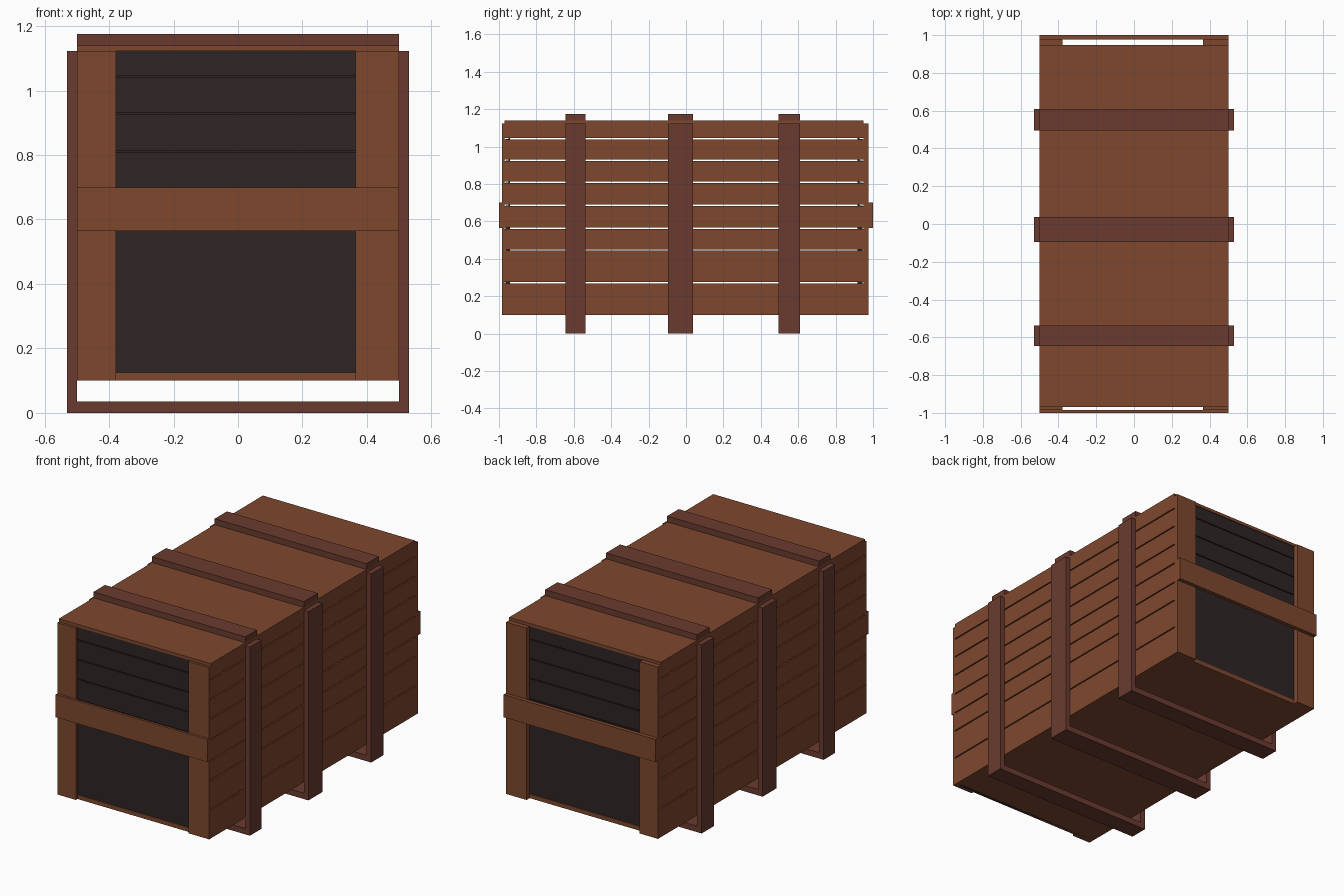
import bpy
import bmesh
from mathutils import Matrix, Vector

default_cube = bpy.data.objects.get("Cube")
if default_cube:
    bpy.data.objects.remove(default_cube, do_unlink=True)


def make_material(name, rgb):
    mat = bpy.data.materials.new(name)
    mat.use_nodes = True
    color = (*rgb, 1)
    mat.diffuse_color = color
    bsdf = mat.node_tree.nodes["Principled BSDF"]
    bsdf.inputs["Base Color"].default_value = color
    bsdf.inputs["Roughness"].default_value = 0.9
    return mat


wood = make_material("warm brown wood", (0.21, 0.064, 0.027))
strap_wood = make_material("reddish brown wood", (0.142, 0.044, 0.029))
dark_wood = make_material("near black wood", (0.028, 0.018, 0.018))


def box(name, xs, ys, zs, mat):
    """Box spanning the given x, y and z ranges."""
    low, high = (Vector(c) for c in zip(xs, ys, zs))
    bm = bmesh.new()
    matrix = Matrix.Translation((low + high) / 2) @ Matrix.Diagonal((*(high - low), 1))
    bmesh.ops.create_cube(bm, size=1, matrix=matrix)
    mesh = bpy.data.meshes.new(name)
    bm.to_mesh(mesh)
    bm.free()
    mesh.materials.append(mat)
    obj = bpy.data.objects.new(name, mesh)
    bpy.context.collection.objects.link(obj)
    return obj


HALF = 0.5
FRONT, BACK = -0.97, 0.948
BASE, TOP = 0.1, 1.122
BOARD = 0.025

# Floor and lid
inner = HALF - BOARD
box("floor", (-inner, inner), (FRONT, BACK), (BASE, BASE + BOARD), wood)
box("lid", (-HALF, HALF), (FRONT, BACK), (TOP, 1.14), wood)

# Side planks with narrow open joints
joints = [BASE, 0.275, 0.45, 0.567, 0.69, 0.812, 0.93, 1.046, TOP]
for side, sign in (("left", 1), ("right", -1)):
    xs = sorted((sign * inner, sign * HALF))
    for i, (low, high) in enumerate(zip(joints, joints[1:])):
        gap = 0.007 if high < TOP else 0
        box(f"{side}_plank_{i + 1}", xs, (FRONT, BACK), (low, high - gap), wood)

# Both ends: dark recessed boards, corner posts and a cross rail
ends = (("front", -1, FRONT, -0.985, -1.0), ("back", 1, BACK, 0.977, 1.0))
for end, sign, wall, post_face, rail_face in ends:
    panel_ys = sorted((wall - sign * 0.005, wall - sign * 0.02))
    backing_ys = sorted((wall - sign * 0.02, wall - sign * 0.03))
    post_ys = sorted((wall, post_face))
    rail_ys = sorted((post_face, rail_face))

    box(f"{end}_panel_backing", (-inner, inner), backing_ys, (BASE, TOP), dark_wood)
    panel_joints = [BASE, 0.69, 0.813, 0.93, 1.046, TOP]
    for i, (low, high) in enumerate(zip(panel_joints, panel_joints[1:])):
        gap = 0.005 if high < TOP else 0
        box(f"{end}_panel_board_{i + 1}", (-inner, inner), panel_ys,
            (low, high - gap), dark_wood)

    box(f"{end}_left_post", (0.365, HALF), post_ys, (BASE, TOP), wood)
    box(f"{end}_right_post", (-HALF, -0.378), post_ys, (BASE, TOP), wood)
    box(f"{end}_rail", (-HALF, HALF), rail_ys, (0.565, 0.7), wood)

# Three straps, each a bottom skid, two uprights and a top batten
straps = {"front": (-0.645, -0.537), "middle": (-0.095, 0.037), "rear": (0.495, 0.61)}
for name, ys in straps.items():
    box(f"{name}_skid", (-HALF, HALF), ys, (0, 0.035), strap_wood)
    box(f"{name}_top_batten", (-HALF, HALF), ys, (1.14, 1.175), strap_wood)
    box(f"{name}_left_upright", (HALF, 0.53), ys, (0, TOP), strap_wood)
    box(f"{name}_right_upright", (-0.53, -HALF), ys, (0, TOP), strap_wood)
